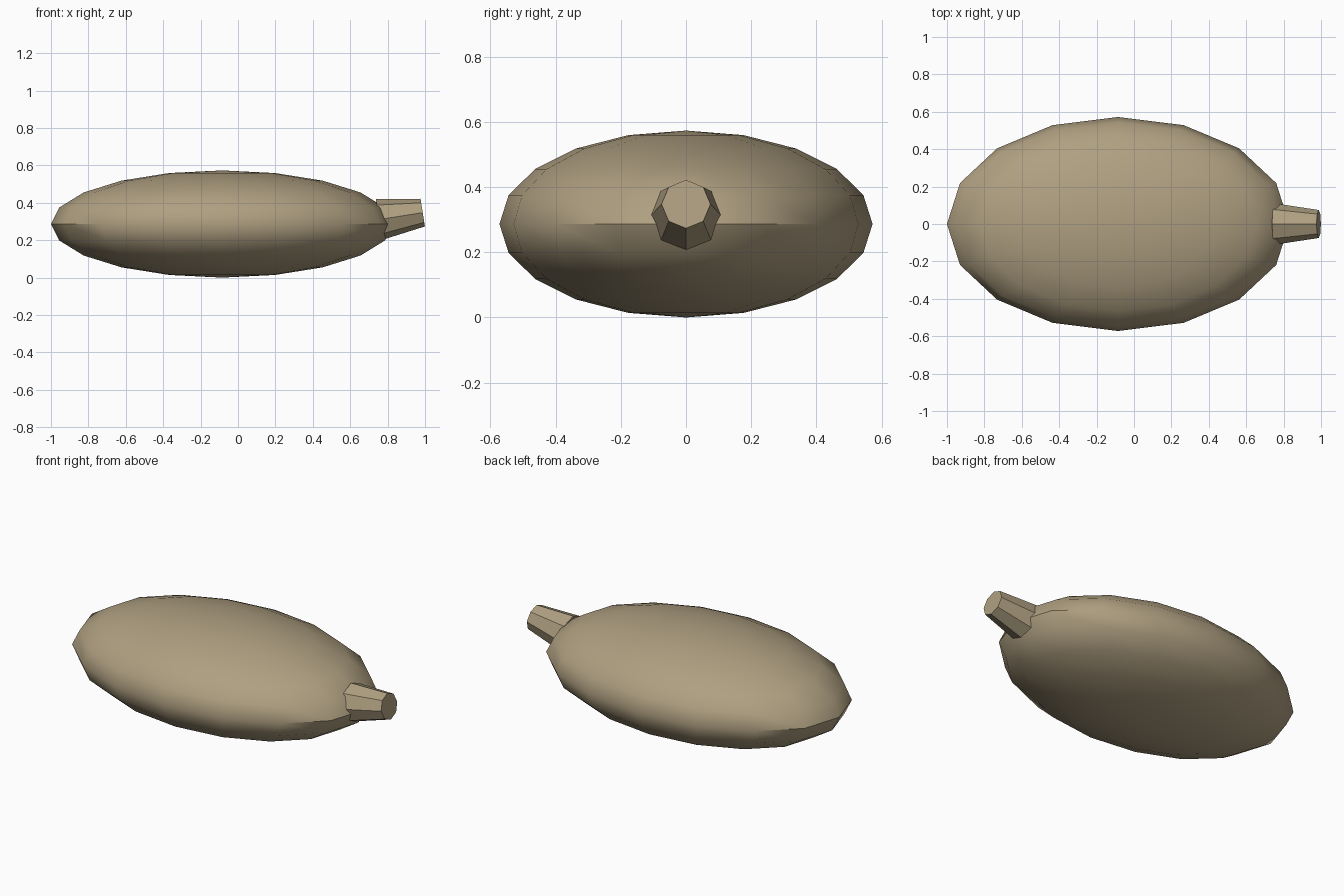
import bpy
from math import radians

if "Cube" in bpy.data.objects:
    bpy.data.objects.remove(bpy.data.objects["Cube"])

mat = bpy.data.materials.new("tan")
mat.diffuse_color = (0.43, 0.35, 0.22, 1)
mat.use_nodes = True
mat.node_tree.nodes["Principled BSDF"].inputs["Base Color"].default_value = mat.diffuse_color

# Flattened body: low-poly ellipsoid with a crease at both pointed ends
bpy.ops.mesh.primitive_uv_sphere_add(segments=16, ring_count=10, radius=1,
                                     location=(-0.085, 0, 0.2865))
body = bpy.context.object
body.name = "body"
body.scale = (0.915, 0.572, 0.2865)
bpy.ops.object.transform_apply(location=False, rotation=False, scale=True)
bpy.ops.object.shade_smooth_by_angle(angle=radians(40))
body.data.materials.append(mat)

# Eight-sided tapered stem, tilted slightly upward
bpy.ops.mesh.primitive_cone_add(vertices=8, radius1=0.11, radius2=0.075, depth=0.236,
                                location=(0.871, 0, 0.329),
                                rotation=(0, radians(81), 0))
stem = bpy.context.object
stem.name = "stem"
stem.data.materials.append(mat)
